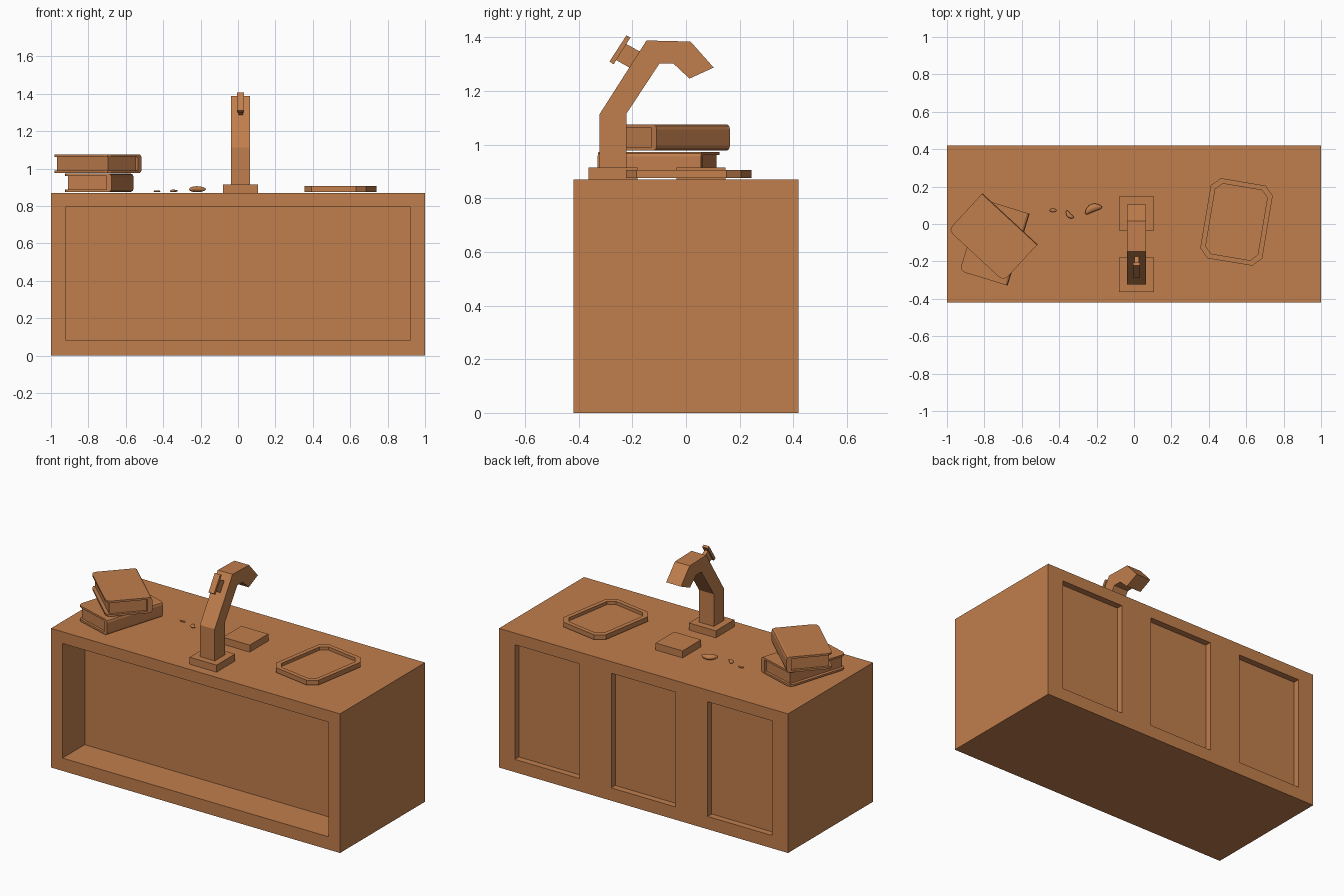
import bpy, bmesh, math
from mathutils import Matrix, Vector

if "Cube" in bpy.data.objects:
    bpy.data.objects.remove(bpy.data.objects["Cube"])

wood = bpy.data.materials.new("warm_brown")
wood.diffuse_color = (0.53, 0.208, 0.073, 1)
wood.use_nodes = True
wood.node_tree.nodes["Principled BSDF"].inputs["Base Color"].default_value = wood.diffuse_color


def finish(name, bm):
    bmesh.ops.recalc_face_normals(bm, faces=bm.faces)
    me = bpy.data.meshes.new(name)
    bm.to_mesh(me)
    bm.free()
    me.materials.append(wood)
    ob = bpy.data.objects.new(name, me)
    bpy.context.collection.objects.link(ob)
    return ob


def prism(name, pts, shift):
    """Extrude a closed outline of 3D points along a vector."""
    bm = bmesh.new()
    face = bm.faces.new([bm.verts.new(p) for p in pts])
    out = bmesh.ops.extrude_face_region(bm, geom=[face])
    moved = [v for v in out["geom"] if isinstance(v, bmesh.types.BMVert)]
    bmesh.ops.translate(bm, verts=moved, vec=shift)
    return finish(name, bm)


def box(name, x0, x1, y0, y1, z0, z1):
    return prism(name, [(x0, y0, z0), (x1, y0, z0), (x1, y1, z0), (x0, y1, z0)],
                 (0, 0, z1 - z0))


def side_prism(name, profile, x0, x1):
    return prism(name, [(x0, y, z) for y, z in profile], (x1 - x0, 0, 0))


def place(ob, x, y, z, degrees):
    ob.data.transform(Matrix.Translation((x, y, z)) @ Matrix.Rotation(math.radians(degrees), 4, 'Z'))


def cut(ob, cutter):
    mod = ob.modifiers.new("recess", 'BOOLEAN')
    mod.operation = 'DIFFERENCE'
    mod.solver = 'EXACT'
    mod.object = cutter
    bpy.context.view_layer.objects.active = ob
    bpy.ops.object.modifier_apply(modifier=mod.name)
    bpy.data.objects.remove(cutter)


# Counter with a deep open front and three shallow back panels
TOP = 0.87
counter = box("counter", -1, 1, -0.42, 0.42, 0, TOP)
cut(counter, box("front_cutter", -0.92, 0.92, -0.6, -0.20, 0.08, 0.797))
for cx in (-0.667, 0, 0.667):
    cut(counter, box("panel_cutter", cx - 0.223, cx + 0.223, 0.38, 0.6, 0.08, 0.797))

# Tap: base, bent neck, lever
box("tap_base", -0.08, 0.106, -0.363, -0.18, TOP, 0.914)
side_prism("tap_neck", [(-0.323, 0.91), (-0.323, 1.112), (-0.147, 1.388), (0.017, 1.384),
                        (0.103, 1.287), (0.013, 1.246), (-0.047, 1.302), (-0.099, 1.302),
                        (-0.222, 1.115), (-0.222, 0.91)], -0.037, 0.065)
side_prism("lever_stem", [(-0.226, 1.377), (-0.16, 1.34), (-0.197, 1.279), (-0.264, 1.317)],
           0.002, 0.026)
side_prism("lever_plate", [(-0.222, 1.407), (-0.207, 1.399), (-0.27, 1.299), (-0.285, 1.31)],
           -0.005, 0.033)

# Low square pad behind the tap
box("pad", -0.08, 0.106, -0.035, 0.148, TOP, 0.914)


# Tray: chamfered rectangle with a sunken floor
def octagon(hx, hy, c, z):
    return [(-hx + c, -hy, z), (hx - c, -hy, z), (hx, -hy + c, z), (hx, hy - c, z),
            (hx - c, hy, z), (-hx + c, hy, z), (-hx, hy - c, z), (-hx, -hy + c, z)]


tray = prism("tray", octagon(0.168, 0.217, 0.047, 0), (0, 0, 0.03))
cut(tray, prism("tray_cutter", octagon(0.141, 0.19, 0.035, 0.01), (0, 0, 0.1)))
place(tray, 0.548, 0.011, 0.876, -9.5)


# Books: two covers, inset pages, chamfered spine on local +x
def book(name, x, y, z, degrees, hx=0.134, hy=0.201, h=0.097):
    c, t, s, b = 0.028, 0.012, 0.03, 0.014
    outline = [(-hx + c, -hy), (hx - s, -hy), (hx - s, hy), (-hx + c, hy),
               (-hx + c * 0.3, hy - c * 0.3), (-hx, hy - c), (-hx, -hy + c),
               (-hx + c * 0.3, -hy + c * 0.3)]
    parts = [prism(name + "_" + side + "_cover", [(px, py, z0) for px, py in outline], (0, 0, t))
             for side, z0 in (("lower", 0), ("upper", h - t))]
    parts.append(box(name + "_pages", -hx + 0.02, hx - s, -hy + 0.015, hy - 0.015, t, h - t))
    spine = [(hx - s, 0), (hx - b, 0), (hx - b * 0.3, b * 0.4), (hx, b * 1.3),
             (hx, h - b * 1.3), (hx - b * 0.3, h - b * 0.4), (hx - b, h), (hx - s, h)]
    parts.append(prism(name + "_spine", [(px, -hy, pz) for px, pz in spine], (0, 2 * hy, 0)))
    for p in parts:
        place(p, x, y, z, degrees)


book("bottom_book", -0.745, -0.098, 0.876, -17)
book("top_book", -0.754, -0.071, 0.978, 47.2)


# Pebbles: bent flattened ellipsoids
def pebble(name, x, y, degrees, rx, ry, h, bend):
    bm = bmesh.new()
    bmesh.ops.create_uvsphere(bm, u_segments=20, v_segments=12, radius=1)
    for v in bm.verts:
        px, py, pz = v.co
        v.co = Vector((px * rx, py * ry - bend * (px * px - 0.4), (pz + 1) * h / 2))
    for f in bm.faces:
        f.smooth = True
    place(finish(name, bm), x, y, 0.874, degrees)


pebble("small_pebble", -0.433, 0.073, 0, 0.019, 0.009, 0.01, 0.001)
pebble("medium_pebble", -0.345, 0.049, -45, 0.027, 0.012, 0.014, -0.008)
pebble("large_pebble", -0.219, 0.081, 22, 0.048, 0.021, 0.032, 0.014)
